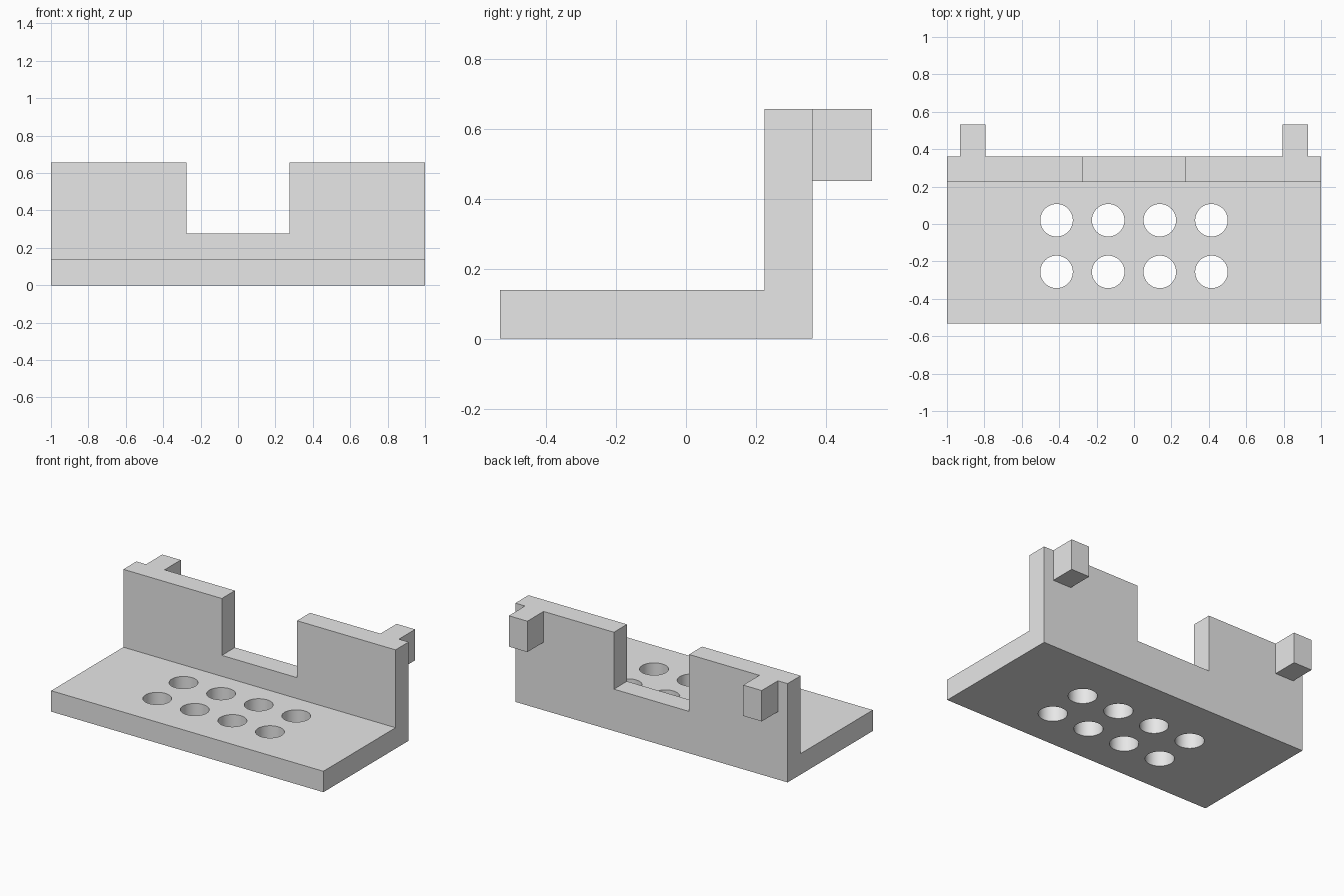
import bpy
import bmesh
from mathutils import Matrix, Vector

cube = bpy.data.objects.get("Cube")
if cube:
    bpy.data.objects.remove(cube, do_unlink=True)

grey = bpy.data.materials.new("light grey")
grey.use_nodes = True
grey.diffuse_color = (0.8, 0.8, 0.8, 1)
grey.node_tree.nodes["Principled BSDF"].inputs["Base Color"].default_value = (0.8, 0.8, 0.8, 1)

FRONT, WALL_FRONT, WALL_BACK, TAB_BACK = -0.532, 0.225, 0.362, 0.532
PLATE_TOP, NOTCH_BOTTOM, TAB_BOTTOM, TOP = 0.139, 0.278, 0.451, 0.656
PITCH = 0.276


def make_object(name, bm):
    bmesh.ops.recalc_face_normals(bm, faces=bm.faces)
    mesh = bpy.data.meshes.new(name)
    bm.to_mesh(mesh)
    bm.free()
    mesh.materials.append(grey)
    obj = bpy.data.objects.new(name, mesh)
    bpy.context.scene.collection.objects.link(obj)
    return obj


def add_box(bm, low, high):
    low, high = Vector(low), Vector(high)
    matrix = Matrix.Translation((low + high) / 2) @ Matrix.Diagonal((*(high - low), 1))
    bmesh.ops.create_cube(bm, size=1, matrix=matrix)


def apply_boolean(target, helper, operation):
    mod = target.modifiers.new(helper.name, 'BOOLEAN')
    mod.object = helper
    mod.operation = operation
    mod.solver = 'EXACT'
    bpy.context.view_layer.objects.active = target
    bpy.ops.object.modifier_apply(modifier=mod.name)
    bpy.data.objects.remove(helper, do_unlink=True)


# L-shaped bracket: side profile extruded across the width
bm = bmesh.new()
profile = [(FRONT, 0), (WALL_BACK, 0), (WALL_BACK, TOP),
           (WALL_FRONT, TOP), (WALL_FRONT, PLATE_TOP), (FRONT, PLATE_TOP)]
side = bm.faces.new([bm.verts.new((-1, y, z)) for y, z in profile])
extruded = bmesh.ops.extrude_face_region(bm, geom=[side])["geom"]
bmesh.ops.translate(bm, vec=(2, 0, 0),
                    verts=[v for v in extruded if isinstance(v, bmesh.types.BMVert)])
bracket = make_object("bracket", bm)

# Rear hooks, flush with the top of the wall
bm = bmesh.new()
for x in (-0.861, 0.861):
    add_box(bm, (x - 0.068, WALL_BACK - 0.06, TAB_BOTTOM), (x + 0.068, TAB_BACK, TOP))
apply_boolean(bracket, make_object("rear_hooks", bm), 'UNION')

# Notch in the wall and two rows of round holes in the plate
bm = bmesh.new()
add_box(bm, (-PITCH, WALL_FRONT - 0.1, NOTCH_BOTTOM), (PITCH, WALL_BACK + 0.1, TOP + 0.1))
for column in range(4):
    for y in (0.02, 0.02 - PITCH):
        bmesh.ops.create_cone(bm, cap_ends=True, segments=48, radius1=0.087, radius2=0.087,
                              depth=0.24, matrix=Matrix.Translation(
                                  ((column - 1.5) * PITCH, y, PLATE_TOP / 2)))
apply_boolean(bracket, make_object("cutters", bm), 'DIFFERENCE')

# Smooth hole walls, sharp edges elsewhere
bpy.ops.object.select_all(action='DESELECT')
bracket.select_set(True)
bpy.context.view_layer.objects.active = bracket
bpy.ops.object.shade_smooth_by_angle(angle=0.52)
